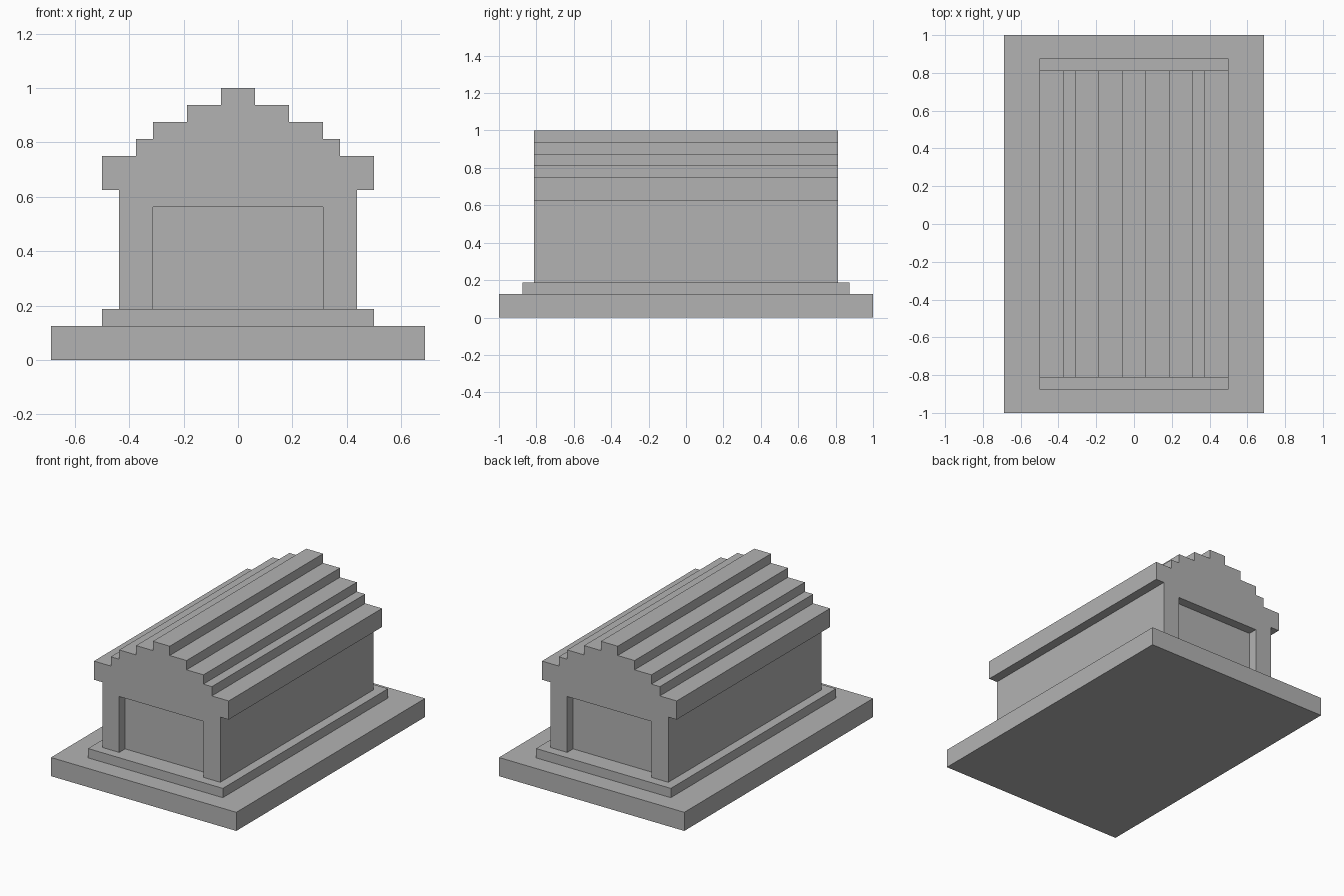
import bpy
import bmesh

if "Cube" in bpy.data.objects:
    bpy.data.objects.remove(bpy.data.objects["Cube"], do_unlink=True)

U = 1 / 16  # building module

# Single stone colour
stone = bpy.data.materials.new("grey_stone")
stone.use_nodes = True
grey = (0.45, 0.45, 0.45, 1)
stone.diffuse_color = grey
stone.node_tree.nodes["Principled BSDF"].inputs["Base Color"].default_value = grey


def extrude_profile(name, half, y0, y1):
    """Mirror a half outline of (x, z) modules and extrude it along y."""
    outline = half + [(-x, z) for x, z in reversed(half)]
    bm = bmesh.new()
    face = bm.faces.new([bm.verts.new((x * U, y0 * U, z * U)) for x, z in outline])
    result = bmesh.ops.extrude_face_region(bm, geom=[face])
    moved = [g for g in result["geom"] if isinstance(g, bmesh.types.BMVert)]
    bmesh.ops.translate(bm, vec=(0, (y1 - y0) * U, 0), verts=moved)
    bmesh.ops.recalc_face_normals(bm, faces=bm.faces)
    mesh = bpy.data.meshes.new(name)
    bm.to_mesh(mesh)
    bm.free()
    mesh.materials.append(stone)
    obj = bpy.data.objects.new(name, mesh)
    bpy.context.collection.objects.link(obj)
    return obj


def slab(name, half_width, half_length, z0, z1):
    return extrude_profile(name, [(half_width, z0), (half_width, z1)],
                           -half_length, half_length)


# Stepped plinth
slab("base_slab", 11, 16, 0, 2)
slab("plinth_step", 8, 14, 2, 3)

# Hall: walls, overhanging eaves and stepped roof in one outline
half = [(7, 3), (7, 10), (8, 10)]
z = 12
for x in (8, 6, 5, 3, 1):
    if half[-1][0] != x:
        half.append((x, z - 1))
    half.append((x, z))
    z += 1
hall = extrude_profile("hall_with_stepped_roof", half, -13, 13)

# Shallow doorway recess at each end
for side in (-1, 1):
    cutter = extrude_profile("doorway_cutter", [(5, 2), (5, 9)], side * 12, side * 14)
    cutter.hide_render = True
    cut = hall.modifiers.new("doorway", "BOOLEAN")
    cut.operation = "DIFFERENCE"
    cut.solver = "EXACT"
    cut.object = cutter
    bpy.context.view_layer.objects.active = hall
    bpy.ops.object.modifier_apply(modifier=cut.name)
    bpy.data.objects.remove(cutter, do_unlink=True)
